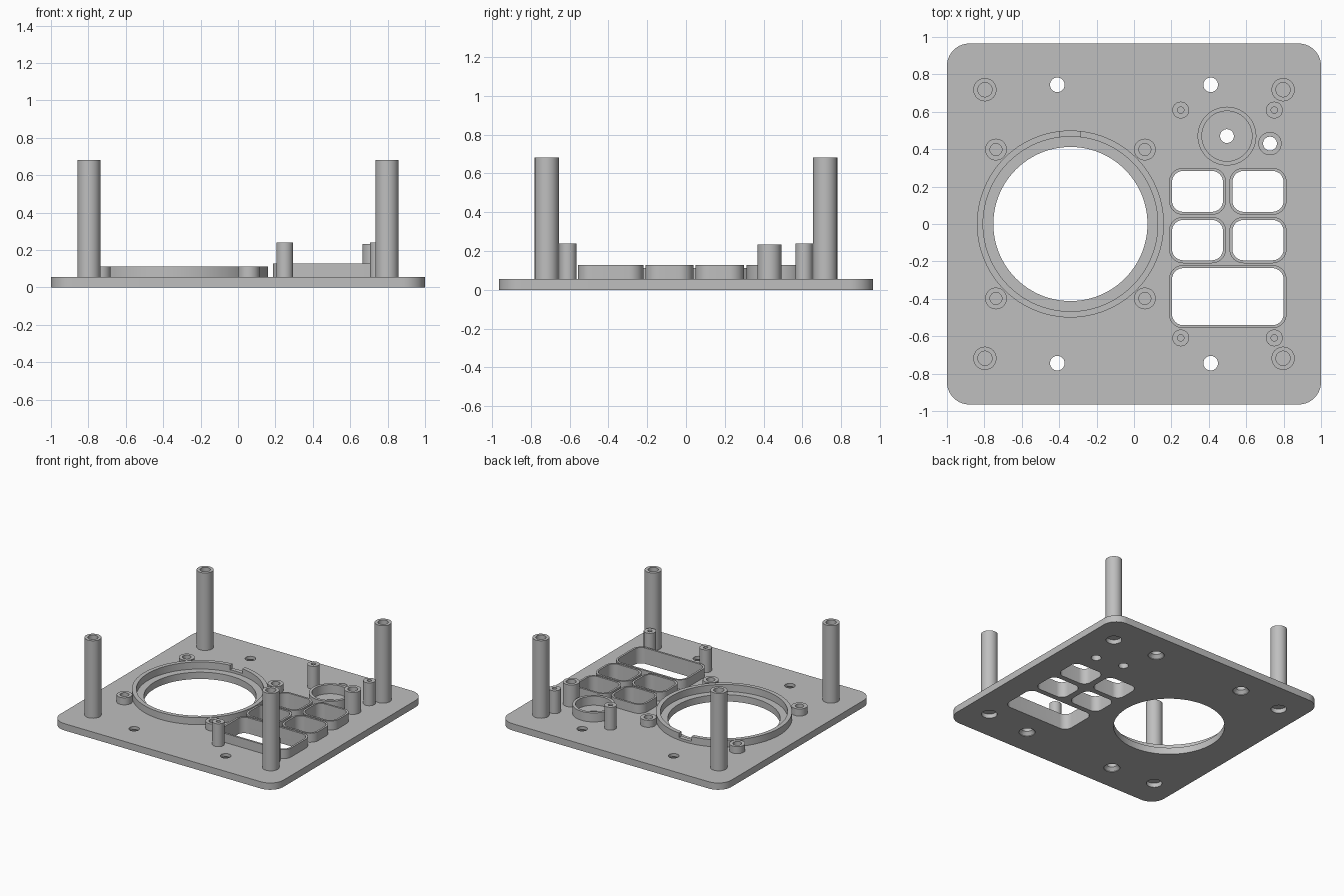
import bpy
import bmesh
from math import cos, sin, pi, radians

if "Cube" in bpy.data.objects:
    bpy.data.objects.remove(bpy.data.objects["Cube"])

grey = bpy.data.materials.new("plain grey")
grey.use_nodes = True
COLOR = (0.52, 0.52, 0.52, 1)
grey.diffuse_color = COLOR
grey.node_tree.nodes["Principled BSDF"].inputs["Base Color"].default_value = COLOR

PLATE = 0.055   # top of the plate
SINK = 0.05     # raised parts start just inside the plate


def lathe(bm, x, y, profile, closed=False, n=48):
    """Revolve (radius, z) points around a vertical axis at x, y."""
    rings = []
    for r, z in profile:
        if r == 0:
            rings.append([bm.verts.new((x, y, z))] * n)
        else:
            rings.append([bm.verts.new((x + r * cos(2 * pi * i / n), y + r * sin(2 * pi * i / n), z))
                          for i in range(n)])
    pairs = list(zip(rings, rings[1:]))
    if closed:
        pairs.append((rings[-1], rings[0]))
    for a, b in pairs:
        for i in range(n):
            j = (i + 1) % n
            bm.faces.new(list(dict.fromkeys((a[i], a[j], b[j], b[i]))))


def outline(x0, x1, y0, y1, r, n=10):
    """Rounded rectangle as a list of points."""
    corners = [(x1 - r, y1 - r), (x0 + r, y1 - r), (x0 + r, y0 + r), (x1 - r, y0 + r)]
    return [(cx + r * cos(pi / 2 * (k + i / n)), cy + r * sin(pi / 2 * (k + i / n)))
            for k, (cx, cy) in enumerate(corners) for i in range(n + 1)]


def prism(bm, points, z0, z1):
    low = [bm.verts.new((x, y, z0)) for x, y in points]
    high = [bm.verts.new((x, y, z1)) for x, y in points]
    bm.faces.new(low)
    bm.faces.new(high)
    for i in range(len(points)):
        bm.faces.new((low[i - 1], low[i], high[i], high[i - 1]))


def frame(bm, inner, outer, z0, z1):
    """Upright wall between two outlines with equal point counts."""
    loops = [[bm.verts.new((x, y, z)) for x, y in pts]
             for pts, z in ((inner, z0), (inner, z1), (outer, z1), (outer, z0))]
    for k in range(4):
        a, b = loops[k - 1], loops[k]
        for i in range(len(a)):
            bm.faces.new((a[i - 1], a[i], b[i], b[i - 1]))


def finish(bm, name):
    bmesh.ops.recalc_face_normals(bm, faces=bm.faces)
    mesh = bpy.data.meshes.new(name)
    bm.to_mesh(mesh)
    bm.free()
    mesh.materials.append(grey)
    ob = bpy.data.objects.new(name, mesh)
    bpy.context.collection.objects.link(ob)
    return ob


def activate(ob):
    bpy.ops.object.select_all(action='DESELECT')
    ob.select_set(True)
    bpy.context.view_layer.objects.active = ob


def smooth(ob):
    activate(ob)
    bpy.ops.object.shade_smooth_by_angle(angle=radians(30))


def cut(ob, cutter):
    mod = ob.modifiers.new("cut", 'BOOLEAN')
    mod.operation, mod.solver, mod.object = 'DIFFERENCE', 'EXACT', cutter
    activate(ob)
    bpy.ops.object.modifier_apply(modifier=mod.name)
    cutter.hide_render = True
    cutter.hide_set(True)


def tube(name, x, y, ro, ri, top, floor=None, n=48):
    """Round boss; bored right through unless a bore floor is given."""
    bm = bmesh.new()
    if floor is None:
        lathe(bm, x, y, [(ri, SINK), (ri, top), (ro, top), (ro, SINK)], True, n)
    else:
        lathe(bm, x, y, [(0, floor), (ri, floor), (ri, top), (ro, top), (ro, SINK), (0, SINK)], n=n)
    ob = finish(bm, name)
    smooth(ob)
    return ob


# Layout
BIG_X = -0.34
DIAL = (0.497, 0.47)
SIDE = (0.727, 0.43)
WINDOWS = [(x0, x1, y0, y1) for x0, x1 in ((0.203, 0.476), (0.526, 0.8))
           for y0, y1 in ((0.065, 0.284), (-0.194, 0.022))]
WINDOWS.append((0.203, 0.8, -0.541, -0.236))
SIGNS = [(sx, sy) for sx in (-1, 1) for sy in (-1, 1)]

# Base plate and all of its openings
bm = bmesh.new()
prism(bm, outline(-1, 1, -0.965, 0.965, 0.12, 14), 0, PLATE)
plate = finish(bm, "base_plate")

bm = bmesh.new()
for x, y, r, n in ((BIG_X, 0, 0.412, 96), (*DIAL, 0.037, 32), (*SIDE, 0.037, 48)):
    lathe(bm, x, y, [(0, -0.1), (r, -0.1), (r, 0.2), (0, 0.2)], n=n)
for x0, x1, y0, y1 in WINDOWS:
    prism(bm, outline(x0, x1, y0, y1, 0.06), -0.1, 0.2)
for sx, sy in SIGNS:
    # countersunk screw holes, then blind recesses under the posts
    lathe(bm, sx * 0.41, sy * 0.744,
          [(0, -0.1), (0.06, -0.1), (0.06, 0.005), (0.039, 0.03), (0.039, 0.2), (0, 0.2)])
    lathe(bm, sx * 0.797, sy * 0.718, [(0, -0.1), (0.058, -0.1), (0.058, 0.035), (0, 0.035)])
cut(plate, finish(bm, "plate_cutter"))
smooth(plate)

# Large ring with a shallow notch at the back
ring = tube("large_ring", BIG_X, 0, 0.5, 0.467, 0.112, n=96)
bm = bmesh.new()
prism(bm, outline(BIG_X - 0.055, BIG_X + 0.055, 0.4, 0.6, 0.001, 1), 0.075, 0.2)
cut(ring, finish(bm, "notch_cutter"))
smooth(ring)

# Window frames
for i, (x0, x1, y0, y1) in enumerate(WINDOWS):
    w = 0.016
    bm = bmesh.new()
    frame(bm, outline(x0, x1, y0, y1, 0.06),
          outline(x0 - w, x1 + w, y0 - w, y1 + w, 0.06 + w), SINK, 0.128)
    smooth(finish(bm, "window_frame_%d" % (i + 1)))

# Dial ring and the bored boss beside it
tube("dial_ring", *DIAL, 0.157, 0.134, 0.128, n=64)
tube("side_boss", *SIDE, 0.062, 0.037, 0.233)

# Posts and bosses in sets of four
for sx, sy in SIGNS:
    place = ("back" if sy > 0 else "front") + ("_left" if sx > 0 else "_right")
    tube("corner_post_" + place, sx * 0.797, sy * 0.718, 0.062, 0.038, 0.682, 0.06)
    tube("ring_boss_" + place, BIG_X + sx * 0.398, sy * 0.398, 0.058, 0.032, 0.112, 0.056)
    tube("small_post_" + place, 0.5 + sx * 0.25, sy * 0.609, 0.045, 0.017, 0.24, 0.06, 32)
